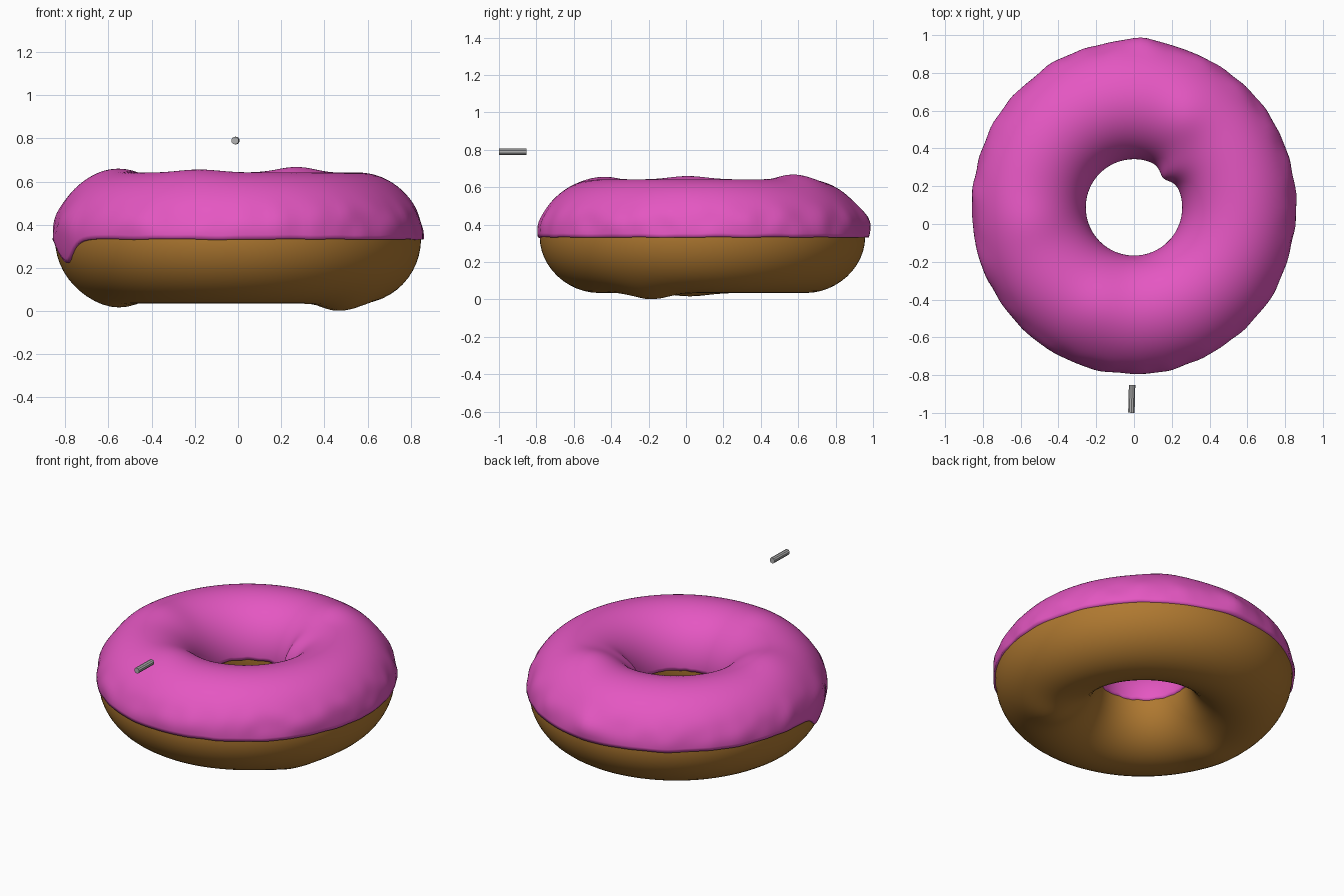
import bpy, bmesh, math
from mathutils import Vector, noise

if "Cube" in bpy.data.objects:
    bpy.data.objects.remove(bpy.data.objects["Cube"])

CY, CZ = 0.088, 0.335          # ring centre
MAJOR = 0.555
NU, NV = 160, 48


def material(name, rgb):
    m = bpy.data.materials.new(name)
    m.diffuse_color = (*rgb, 1)
    m.use_nodes = True
    m.node_tree.nodes["Principled BSDF"].inputs["Base Color"].default_value = m.diffuse_color
    return m


def bump(u, v, uc, vc, wu, wv):
    """Soft lump on the ring around angle uc (degrees) and tube angle vc."""
    du = (math.degrees(u) - uc + 180) % 360 - 180
    dv = (math.degrees(v) - vc + 180) % 360 - 180
    return math.exp(-(du / wu) ** 2 - (dv / wv) ** 2)


def ring_point(u, v, offset):
    """Point on the slightly uneven ring; v = 0 faces outwards, 90 deg is up."""
    a = 0.293 + offset
    if math.cos(v) > 0:                       # a little longer front to back
        a += 0.022 * math.sin(u) ** 2 * math.cos(v)
    a += 0.05 * bump(u, v, 45, 150, 13, 45)   # inward dent of the hole
    b = 0.300 + offset
    b += 0.035 * bump(u, v, 330, 262, 14, 35)  # lumps underneath
    b += 0.018 * bump(u, v, 187, 270, 14, 35)
    b += 0.026 * bump(u, v, 61, 90, 13, 40)    # lumps on top
    b += 0.018 * bump(u, v, 188, 85, 14, 40)
    b += 0.014 * bump(u, v, 251, 90, 14, 40)
    r = MAJOR + a * math.cos(v)
    return Vector((r * math.cos(u), CY + r * math.sin(u), CZ + b * math.sin(v)))


def grid_object(name, rows, close_v, mat):
    bm = bmesh.new()
    vs = [[bm.verts.new(p) for p in row] for row in rows]
    n, m = len(vs), len(vs[0])
    for i in range(n):
        nxt = vs[(i + 1) % n]
        for j in range(m if close_v else m - 1):
            k = (j + 1) % m
            bm.faces.new((vs[i][j], nxt[j], nxt[k], vs[i][k]))
    bmesh.ops.recalc_face_normals(bm, faces=bm.faces)
    me = bpy.data.meshes.new(name)
    bm.to_mesh(me)
    bm.free()
    me.materials.append(mat)
    ob = bpy.data.objects.new(name, me)
    bpy.context.collection.objects.link(ob)
    for p in me.polygons:
        p.use_smooth = True
    return ob


pink = material("pink icing", (0.78, 0.095, 0.54))
brown = material("brown dough", (0.43, 0.19, 0.03))
grey = material("grey sprinkle", (0.45, 0.45, 0.45))

# Dough ring
us = [2 * math.pi * i / NU for i in range(NU)]
grid_object("dough", [[ring_point(u, 2 * math.pi * j / NV, 0) for j in range(NV)]
                      for u in us], True, brown)

# Icing shell over the top half, with a wavy lip and one drip
rows = []
for u in us:
    wave = noise.noise(Vector((5 * math.cos(u), 5 * math.sin(u), 0)))
    drip = bump(u, 0, 199, 0, 9, 30)
    v0 = -0.01 + 0.02 * wave - 0.37 * drip
    v1 = math.pi + 0.02 + 0.03 * wave
    row = [ring_point(u, v0, -0.012)]
    for j in range(NV + 1):
        v = v0 + (v1 - v0) * j / NV
        rough = noise.noise(Vector((7 * math.cos(u), 7 * math.sin(u), 2 * v)))
        side = math.exp(-((v - 0.22) / 0.3) ** 2)
        off = 0.007 + side * (0.006 + 0.014 * rough + 0.018 * bump(u, 0, 86, 0, 8, 30))
        row.append(ring_point(u, v, max(off, 0.004)))
    row.append(ring_point(u, v1, -0.012))
    rows.append(row)
# inner skin, tucked inside the dough, closes the shell
grid_object("icing", rows, True, pink)

# Single sprinkle floating in front
bpy.ops.mesh.primitive_cylinder_add(vertices=10, radius=0.018, depth=0.147,
                                    location=(-0.012, -0.926, 0.79),
                                    rotation=(math.radians(90), 0, math.radians(-1.5)))
sprinkle = bpy.context.object
sprinkle.name = "sprinkle"
sprinkle.data.materials.append(grey)
bpy.ops.object.shade_smooth_by_angle()
